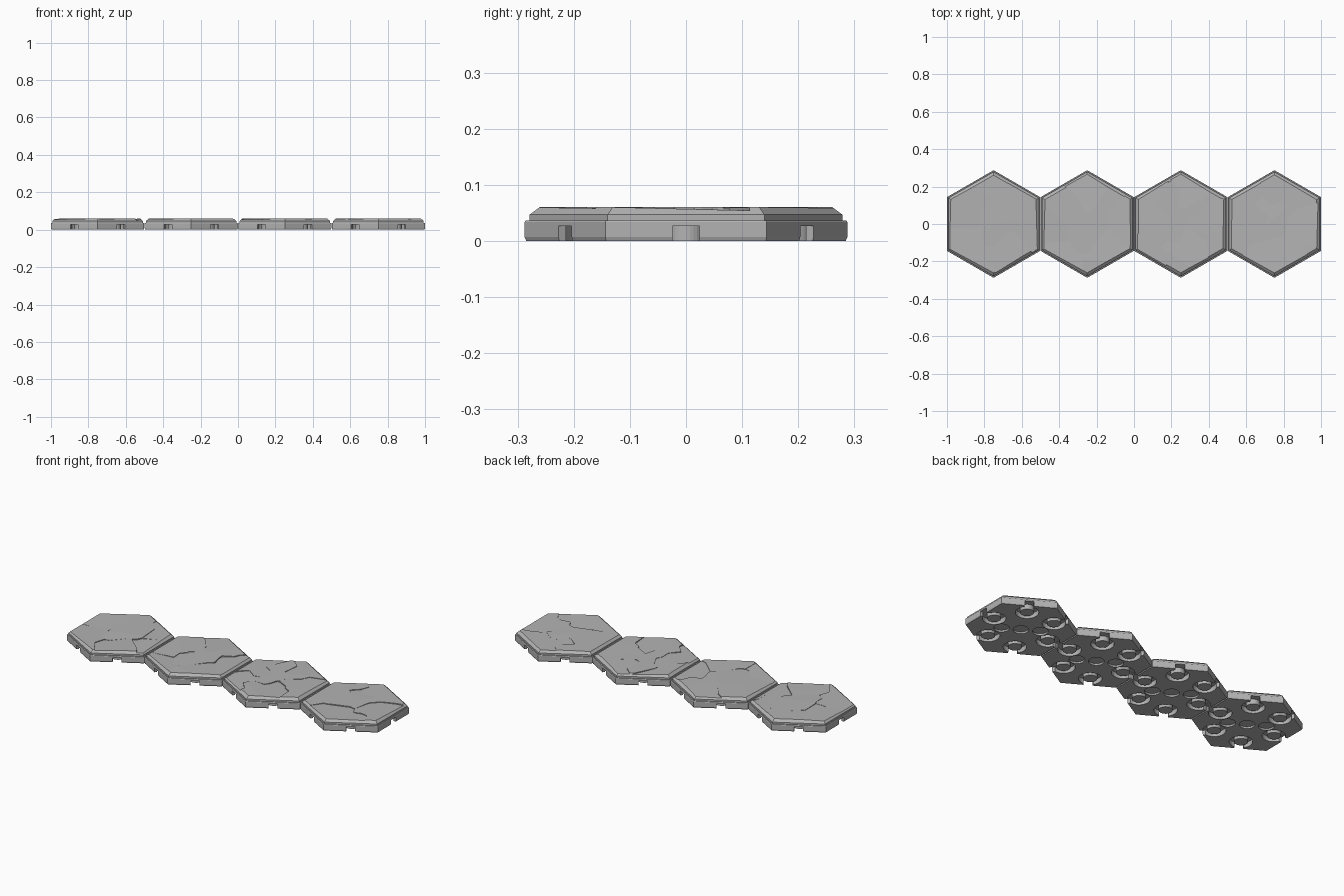
import bpy, bmesh, math, random
from mathutils import Vector, Matrix

cube = bpy.data.objects.get("Cube")
if cube:
    bpy.data.objects.remove(cube, do_unlink=True)

random.seed(7)
PITCH = 0.5005
BASE_R = 0.2875      # corner radius of the base
BASE_H = 0.037
STONE_R = 0.279      # corner radius of the stone slab

mat = bpy.data.materials.new("stone_grey")
mat.use_nodes = True
GREY = (0.45, 0.45, 0.45, 1)
mat.diffuse_color = GREY
mat.node_tree.nodes["Principled BSDF"].inputs["Base Color"].default_value = GREY


def add_object(name, bm, location=(0, 0, 0)):
    mesh = bpy.data.meshes.new(name)
    bm.to_mesh(mesh)
    bm.free()
    mesh.materials.append(mat)
    obj = bpy.data.objects.new(name, mesh)
    obj.location = location
    bpy.context.collection.objects.link(obj)
    return obj


def hex_stack(bm, layers):
    """Closed hexagonal solid through (radius, z) layers, a corner on +y."""
    rings = []
    for r, z in layers:
        angles = [math.radians(30 + 60 * i) for i in range(6)]
        rings.append([bm.verts.new((r * math.cos(a), r * math.sin(a), z)) for a in angles])
    for low, high in zip(rings, rings[1:]):
        for i in range(6):
            j = (i + 1) % 6
            bm.faces.new((low[i], low[j], high[j], high[i]))
    bm.faces.new(rings[0][::-1])
    bm.faces.new(rings[-1])


def polar(distance, degrees, z=0):
    a = math.radians(degrees)
    return Vector((distance * math.cos(a), distance * math.sin(a), z))


# Cutters for the underside: edge slots, ring grooves, shallow round recesses
def slot_cutter():
    bm = bmesh.new()
    for deg in range(0, 360, 60):
        m = (Matrix.Translation(polar(0.24, deg)) @ Matrix.Rotation(math.radians(deg), 4, "Z")
             @ Matrix.Diagonal((0.05, 0.048, 0.054, 1)))
        bmesh.ops.create_cube(bm, size=1, matrix=m)
    return add_object("slot_cutter", bm)


def ring_cutter():
    bm = bmesh.new()
    for deg in range(0, 360, 60):
        c = polar(0.178, deg)
        profile = [(0.036, -0.02), (0.06, -0.02), (0.06, 0.028), (0.036, 0.028)]
        vs = [bm.verts.new(c + Vector((r, 0, z))) for r, z in profile]
        es = [bm.edges.new((vs[i], vs[(i + 1) % 4])) for i in range(4)]
        bmesh.ops.spin(bm, geom=vs + es, cent=c, axis=(0, 0, 1), angle=math.tau, steps=32)
    bmesh.ops.remove_doubles(bm, verts=bm.verts, dist=1e-5)
    bmesh.ops.recalc_face_normals(bm, faces=bm.faces)
    return add_object("ring_cutter", bm)


def recess_cutter():
    bm = bmesh.new()
    for c in (polar(0, 0), polar(0.1, 150), polar(0.1, 330)):
        bmesh.ops.create_cone(bm, cap_ends=True, segments=32, radius1=0.04, radius2=0.04,
                              depth=0.02, matrix=Matrix.Translation(c))
    return add_object("recess_cutter", bm)


# Base tile, carved once and reused
bm = bmesh.new()
hex_stack(bm, [(BASE_R - 0.003, 0), (BASE_R, 0.007), (BASE_R, 0.034), (BASE_R - 0.002, BASE_H)])
base = add_object("tile_base_1", bm)
cutters = [slot_cutter(), ring_cutter(), recess_cutter()]
for cutter in cutters:
    cutter.hide_render = True
    mod = base.modifiers.new(cutter.name, "BOOLEAN")
    mod.operation = "DIFFERENCE"
    mod.solver = "EXACT"
    mod.object = cutter
bpy.context.view_layer.update()
carved = bpy.data.meshes.new_from_object(base.evaluated_get(bpy.context.evaluated_depsgraph_get()))
base.modifiers.clear()
base.data = carved
for cutter in cutters:
    bpy.data.objects.remove(cutter, do_unlink=True)


# Cracked stone: small cells are grouped into plates, each plate on its own plane
def stone_slab(name, plates, location):
    sites = [Vector((x, y, 0)) for x, y, z in plates]
    planes = []
    for x, y, z in plates:
        normal = Vector((random.uniform(-0.03, 0.03), random.uniform(-0.03, 0.03), 1)).normalized()
        planes.append((Vector((x, y, z)), normal))
    seeds = [polar(0.26 * math.sqrt(random.random()), random.uniform(0, 360)) for _ in range(34)]
    owner = [min(range(len(sites)), key=lambda k: (s - sites[k]).length) for s in seeds]
    slab = bmesh.new()
    for i, seed in enumerate(seeds):
        cell = bmesh.new()
        hex_stack(cell, [(STONE_R, BASE_H - 0.002), (STONE_R, 0.047), (STONE_R - 0.018, 0.0605)])
        cuts = [((seed + other) / 2, other - seed, int(owner[i] == owner[j]))
                for j, other in enumerate(seeds) if j != i]
        cuts.append((*planes[owner[i]], 0))
        for co, no, joined in cuts:
            res = bmesh.ops.bisect_plane(cell, geom=cell.verts[:] + cell.edges[:] + cell.faces[:],
                                         dist=1e-6, plane_co=co, plane_no=no, clear_outer=True)
            rim = [g for g in res["geom_cut"] if isinstance(g, bmesh.types.BMEdge)]
            if len(rim) > 2:
                bmesh.ops.edgeloop_fill(cell, edges=rim, mat_nr=joined)
        bmesh.ops.recalc_face_normals(cell, faces=cell.faces)
        # Drop the walls between cells of one plate
        inner = [f for f in cell.faces if f.material_index == 1]
        bmesh.ops.delete(cell, geom=inner, context="FACES")
        part = bpy.data.meshes.new("cell")
        cell.to_mesh(part)
        cell.free()
        slab.from_mesh(part)
        bpy.data.meshes.remove(part)
    bmesh.ops.remove_doubles(slab, verts=slab.verts, dist=1e-5)
    return add_object(name, slab, location)


# Plate centres and heights for each tile
LAYOUTS = [
    [(-0.12, 0.12, 0.059), (0.02, 0.02, 0.061), (0.14, 0.1, 0.058),
     (-0.16, -0.12, 0.056), (0.1, -0.16, 0.059), (0.22, -0.03, 0.056)],
    [(-0.14, 0.05, 0.061), (0.03, 0.16, 0.059), (0.05, -0.03, 0.06),
     (-0.08, -0.18, 0.058), (0.2, -0.04, 0.056), (0.1, -0.18, 0.06)],
    [(-0.17, 0.08, 0.059), (0, 0.02, 0.061), (0.08, 0.18, 0.059),
     (0.18, -0.02, 0.06), (-0.17, -0.15, 0.055), (0.05, -0.18, 0.059)],
    [(-0.15, 0.06, 0.06), (0.03, 0.04, 0.061), (0.03, 0.2, 0.059),
     (0.18, 0.02, 0.057), (0, -0.18, 0.058)],
]
for i, layout in enumerate(LAYOUTS):
    loc = ((i - 1.5) * PITCH, 0, 0)
    if i == 0:
        base.location = loc
    else:
        copy = bpy.data.objects.new(f"tile_base_{i + 1}", carved)
        copy.location = loc
        bpy.context.collection.objects.link(copy)
    stone_slab(f"stone_slab_{i + 1}", layout, loc)
